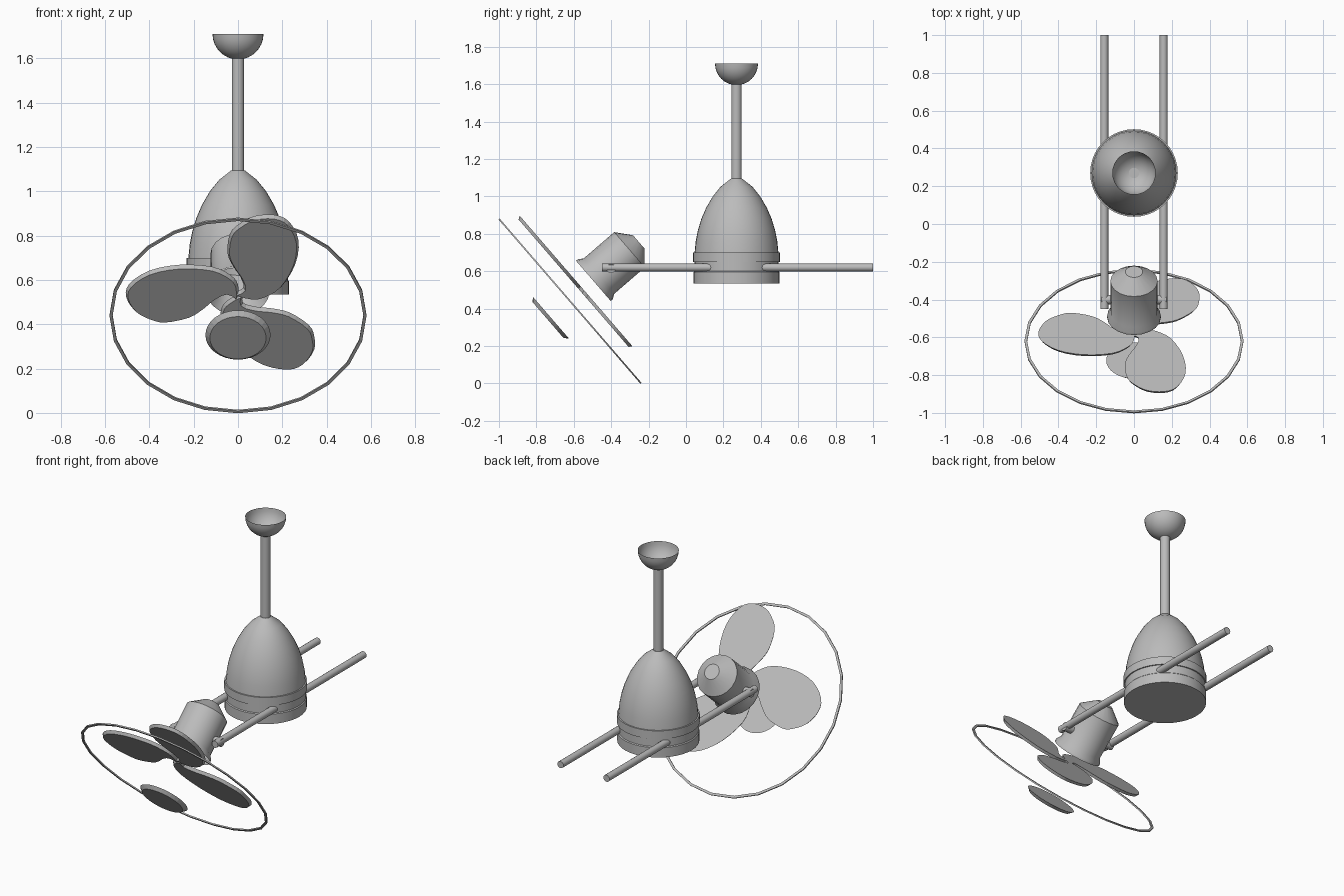
import bpy, bmesh, math
from mathutils import Matrix, Vector

if "Cube" in bpy.data.objects:
    bpy.data.objects.remove(bpy.data.objects["Cube"])

grey = bpy.data.materials.new("metal grey")
grey.diffuse_color = (0.5, 0.5, 0.5, 1)
grey.use_nodes = True
grey.node_tree.nodes["Principled BSDF"].inputs["Base Color"].default_value = grey.diffuse_color

# Tilted fan frame: local Z points forward and down along the motor axis
TILT = Matrix(((1, 0, 0, 0),
               (0, -0.654, -0.757, -0.62),
               (0, 0.757, -0.654, 0.44),
               (0, 0, 0, 1)))


def finish(name, bm, matrix=None, smooth=True):
    bmesh.ops.remove_doubles(bm, verts=bm.verts, dist=1e-5)
    bmesh.ops.recalc_face_normals(bm, faces=bm.faces)
    if matrix is not None:
        bm.transform(matrix)
        if matrix.determinant() < 0:
            bmesh.ops.reverse_faces(bm, faces=bm.faces)
    me = bpy.data.meshes.new(name)
    bm.to_mesh(me)
    bm.free()
    me.materials.append(grey)
    ob = bpy.data.objects.new(name, me)
    bpy.context.collection.objects.link(ob)
    if smooth:
        bpy.ops.object.select_all(action='DESELECT')
        ob.select_set(True)
        bpy.context.view_layer.objects.active = ob
        bpy.ops.object.shade_smooth_by_angle(angle=math.radians(35))
    return ob


def lathe(name, profile, segments, matrix):
    """Spin (radius, height) points about local Z; zero radius closes an end."""
    bm = bmesh.new()
    vs = [bm.verts.new((r, 0, h)) for r, h in profile]
    es = [bm.edges.new(p) for p in zip(vs, vs[1:])]
    bmesh.ops.spin(bm, geom=vs + es, cent=(0, 0, 0), axis=(0, 0, 1),
                   angle=2 * math.pi, steps=segments, use_merge=True)
    bmesh.ops.dissolve_degenerate(bm, dist=1e-6, edges=bm.edges)
    return finish(name, bm, matrix)


def rod(name, a, b, radius, segments=16):
    a, b = Vector(a), Vector(b)
    m = Matrix.Translation(a) @ (b - a).to_track_quat('Z', 'Y').to_matrix().to_4x4()
    L = (b - a).length
    return lathe(name, [(0, 0), (radius, 0), (radius, L), (0, L)], segments, m)


def plate(name, outline, z_back, z_front, inset, matrix):
    """Flat plate whose front outline is slightly smaller than its back."""
    bm = bmesh.new()
    n = len(outline)
    back = [bm.verts.new((x, y, z_back)) for x, y in outline]
    front = []
    for i in range(n):
        p, q = Vector(outline[i - 1]), Vector(outline[(i + 1) % n])
        d = (q - p).normalized()
        x, y = outline[i]
        front.append(bm.verts.new((x - d.y * inset, y + d.x * inset, z_front)))
    bm.faces.new(back)
    bm.faces.new(front)
    for i in range(n):
        j = (i + 1) % n
        bm.faces.new((back[i], back[j], front[j], front[i]))
    return finish(name, bm, matrix, smooth=False)


def smooth_loop(pts, sub=3):
    """Closed Catmull-Rom curve through the points."""
    out, n = [], len(pts)
    for i in range(n):
        a, b, c, d = (Vector(pts[(i + k) % n]) for k in (-1, 0, 1, 2))
        for s in range(sub):
            t = s / sub
            v = 0.5 * (2 * b + (c - a) * t + (2 * a - 5 * b + 4 * c - d) * t * t
                       + (3 * b - a - 3 * c + d) * t ** 3)
            out.append((v.x, v.y))
    return out


# Ceiling cup (open bowl), down rod and bell-shaped housing
POST = Matrix.Translation((0, 0.27, 0))
bowl = [(0.115 * math.sin(a), 1.71 - 0.115 * math.cos(a))
        for a in [i * math.pi / 16 for i in range(9)]]
lathe("ceiling_cup", bowl, 32, POST)
rod("down_rod", (0, 0.27, 1.08), (0, 0.27, 1.6), 0.028, 20)
lathe("bell_housing",
      [(0, 0.535), (0.23, 0.535), (0.23, 0.595), (0.225, 0.6), (0.225, 0.65),
       (0.232, 0.65), (0.232, 0.70), (0.224, 0.70), (0.218, 0.76), (0.206, 0.82),
       (0.188, 0.88), (0.162, 0.94), (0.127, 1.0), (0.085, 1.052),
       (0.03, 1.095), (0, 1.095)], 40, POST)

# Twin support arms with pivot pins at the motor
for side, s in (("left", -1), ("right", 1)):
    rod("support_arm_" + side, (s * 0.157, -0.45, 0.62), (s * 0.157, 1.0, 0.62), 0.021)
    rod("pivot_pin_" + side, (s * 0.115, -0.40, 0.615), (s * 0.172, -0.40, 0.615), 0.025)

# Motor shell, open towards the blades
lathe("motor", [(0.142, -0.165), (0.142, -0.178), (0.125, -0.205), (0.125, -0.42),
                (0.046, -0.485), (0, -0.485)], 20, TILT)

# Three blades, each a rounded paddle with a curved neck
paddle = [(-0.003, -0.02), (-0.05, 0.008), (-0.106, -0.028), (-0.15, -0.076),
          (-0.218, -0.13), (-0.33, -0.159), (-0.40, -0.14), (-0.466, -0.093),
          (-0.505, -0.01), (-0.49, 0.067), (-0.40, 0.145), (-0.263, 0.18),
          (-0.115, 0.168), (-0.03, 0.115), (0.0, 0.06)]
outline = smooth_loop(paddle)[::-1]
for i, deg in enumerate((0, -110, 125)):
    m = TILT @ Matrix.Translation((0, 0.04, 0)) @ Matrix.Rotation(math.radians(deg), 4, 'Z')
    plate("blade_%d" % (i + 1), outline, -0.095, -0.077, 0.01, m)

# Round front badge plate
disc = [(0.147 * math.cos(i * math.pi / 16), 0.147 * math.sin(i * math.pi / 16))
        for i in range(32)]
plate("front_disc", disc, 0.135, 0.155, 0.02, TILT)

# Thin guard ring
lathe("guard_ring", [(0.566, -0.004), (0.58, -0.004), (0.58, 0.004),
                     (0.566, 0.004), (0.566, -0.004)], 24, TILT)
